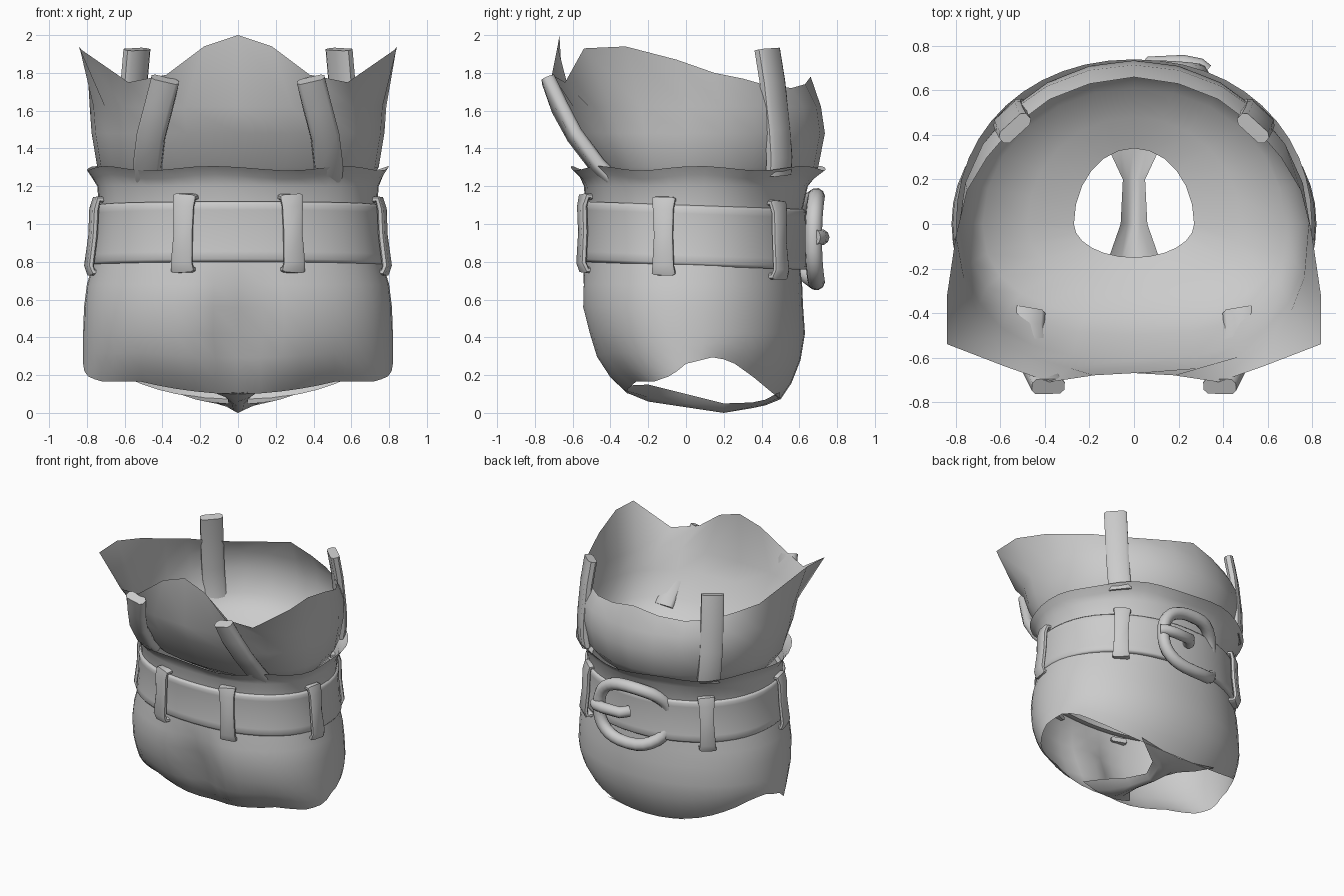
import bpy, math
from mathutils import Vector

if "Cube" in bpy.data.objects:
    bpy.data.objects.remove(bpy.data.objects["Cube"])


def make(name, verts, faces, angle=40):
    me = bpy.data.meshes.new(name)
    me.from_pydata([tuple(v) for v in verts], [], faces)
    me.update()
    ob = bpy.data.objects.new(name, me)
    bpy.context.collection.objects.link(ob)
    bpy.ops.object.select_all(action='DESELECT')
    ob.select_set(True)
    bpy.context.view_layer.objects.active = ob
    bpy.ops.object.mode_set(mode='EDIT')
    bpy.ops.mesh.select_all(action='SELECT')
    bpy.ops.mesh.normals_make_consistent(inside=False)
    bpy.ops.object.mode_set(mode='OBJECT')
    bpy.ops.object.shade_smooth_by_angle(angle=math.radians(angle))
    return ob


def loft(name, rings, wrap=True, close=False, caps=False, angle=40):
    n, m = len(rings[0]), len(rings)
    verts = [p for r in rings for p in r]
    faces = []
    for i in range(m if close else m - 1):
        for j in range(n if wrap else n - 1):
            a, b = i * n, ((i + 1) % m) * n
            k = (j + 1) % n
            faces.append((a + j, a + k, b + k, b + j))
    if caps:
        faces += [tuple(range(n)), tuple(range((m - 1) * n, m * n))]
    return make(name, verts, faces, angle)


def oval(th, rx, yf, yb, p=0.9, pb=None):
    c, s = math.cos(th), math.sin(th)
    if s > 0 and pb:
        p = pb
    x = rx * math.copysign(abs(c) ** p, c)
    y = (yb if s > 0 else -yf) * math.copysign(abs(s) ** p, s)
    return x, y


def interp(table, t):
    for (a, u), (b, v) in zip(table, table[1:]):
        if t <= b:
            return u + (v - u) * max(0, (t - a) / (b - a))
    return table[-1][1]


def strap(name, path, sides, half_w, half_t):
    # rectangular strip swept along a path
    path = [Vector(p) for p in path]
    rings = []
    for i, p in enumerate(path):
        t = (path[min(i + 1, len(path) - 1)] - path[max(i - 1, 0)]).normalized()
        s = Vector(sides[i] if isinstance(sides, list) else sides)
        s = (s - t * s.dot(t)).normalized()
        n = t.cross(s)
        w = half_w[i] if isinstance(half_w, list) else half_w
        rings.append([p + s * w * a + n * half_t * b for a, b in
                      ((-1, -.5), (-.75, -1), (.75, -1), (1, -.5), (1, .5), (.75, 1), (-.75, 1), (-1, .5))])
    return loft(name, rings, caps=True, angle=50)


N = 48
angles = [2 * math.pi * i / N for i in range(N)]

# shorts: flared wavy collar, waist, hips, leg edge
leg_z = [(-1, .10), (-.95, .12), (-.8, .165), (-.5, .165), (-.2, .20), (0, .26), (.3, .3),
         (.5, .26), (.7, .19), (.9, .11), (1, .07)]
profile = [(1.295, .80, -.61, .74), (1.25, .77, -.565, .68), (1.2, .745, -.54, .645),
           (1.0, .73, -.53, .60), (.8, .765, -.545, .60), (.68, .80, -.56, .615),
           (.56, .815, -.565, .62), (.42, .82, -.53, .63)]


def crease(x, y, w):
    return y + (w * math.exp(-(x / .14) ** 2) if y < 0 else 0)


rings = []
for i, (z, rx, yf, yb) in enumerate(profile):
    ring = []
    for th in angles:
        x, y = oval(th, rx, yf, yb, .9, .95)
        wave = .012 * math.sin(7 * th + 1) if i < 2 else 0
        ring.append((x, crease(x, y, max(0, min(.1, (.8 - z) * .28))), z + wave))
    rings.append(ring)
for f, g in ((.4, .18), (.75, .55), (1, 1)):
    ring = []
    for th in angles:
        zb = interp(leg_z, math.sin(th))
        x, y = oval(th, .82, -.53 + .2 * g, .63 - .13 * g, .95)
        ring.append((x, crease(x, y, .11 * (1 - .7 * g)), .42 + (zb - .42) * f))
    rings.append(ring)
loft("shorts", rings, angle=60)

# crotch strip between the leg holes, edges turned up
strip = [(-.31, .105, .22, .04), (-.2, .06, .13, .09), (0, .03, .06, .07), (.2, 0, .05, .05),
         (.35, .025, .12, .03), (.42, .04, .22, .03), (.495, .07, .34, .04)]
loft("crotch_strip", [[(w * k, y, z + r * k * k) for k in (-1, -.5, 0, .5, 1)] for y, z, w, r in strip],
     wrap=False, angle=60)

# bodice: shaped top edge narrowing to a round opening inside
edge = [(0, -.67, 2.0), (.18, -.68, 1.94), (.38, -.71, 1.79), (.58, -.64, 1.75),
        (.84, -.54, 1.93), (.84, -.32, 1.94), (.80, -.05, 1.87), (.75, .15, 1.80),
        (.66, .30, 1.77), (.54, .44, 1.73), (.38, .56, 1.72), (.20, .63, 1.74), (0, .66, 1.78)]
top = edge + [(-x, y, z) for x, y, z in edge[-2:0:-1]]
b_ang = [math.radians(-90 + 15 * i) for i in range(24)]
rings = [top]
for z, rx, yf, yb, p in ((1.62, .785, -.665, .715, .75), (1.48, .775, -.61, .735, .77),
                         (1.3, .745, -.50, .70, .8), (1.2, .68, -.42, .61, .85),
                         (1.12, .48, -.30, .48, .95), (1.06, .27, -.15, .34, 1)):
    rings.append([oval(th, rx, yf, yb, p, 1.0) + (z,) for th in b_ang])
loft("bodice", rings, angle=60)


# belt
def belt_pt(th, out, z):
    k = (z - .8) / .32
    x, y = oval(th, .765 - .025 * k + out, -.55 - out, .635 - .01 * k + out, .9, .95)
    return x, y, z - .015 - .035 * y


section = [(-.04, .80), (0, .795), (.012, .81), (.008, .85), (.006, .95), (.008, 1.07), (.012, 1.10),
           (0, 1.115), (-.04, 1.11)]
loft("belt", [[belt_pt(th, o, z) for o, z in section] for th in angles], close=True, angle=75)

# belt loops
for i, deg in enumerate((-70.5, -109.5, -10, 190, 48, 132)):
    th = math.radians(deg)
    a, b = Vector(belt_pt(th - .03, 0, 1)), Vector(belt_pt(th + .03, 0, 1))
    path = [belt_pt(th, o, z) for o, z in
            ((-.03, .755), (.02, .755), (.034, .79), (.025, .95), (.03, 1.09), (.02, 1.14), (-.03, 1.14))]
    strap("belt_loop_%d" % (i + 1), path, b - a, [.06, .062, .057, .05, .055, .062, .06], .018)


# buckle ring and prong
def tube(name, pts, radius, cyclic):
    cu = bpy.data.curves.new(name, 'CURVE')
    cu.dimensions = '3D'
    cu.bevel_depth = radius
    cu.bevel_resolution = 3
    cu.use_fill_caps = True
    sp = cu.splines.new('POLY')
    sp.points.add(len(pts) - 1)
    for q, p in zip(sp.points, pts):
        q.co = (*p, 1)
    sp.use_smooth = True
    sp.use_cyclic_u = cyclic
    ob = bpy.data.objects.new(name, cu)
    bpy.context.collection.objects.link(ob)


pts = []
for i in range(32):
    t = 2 * math.pi * i / 32
    c, s = math.cos(t), math.sin(t)
    x = .02 + .27 * math.copysign(abs(c) ** .8, c)
    z = .92 + .225 * math.copysign(abs(s) ** .8, s)
    pts.append((x, .69 - (.015 if c > 0 else .14) * c * c, z))
tube("buckle_ring", pts, .046, True)
tube("buckle_prong", [(.32, .68, .93), (.29, .705, .93), (.22, .718, .93), (.08, .715, .93), (.04, .66, .93)],
     .042, False)

# shoulder straps, mirrored pairs
for m, side in ((1, "right"), (-1, "left")):
    front = [(.385, -.73, 1.765), (.42, -.67, 1.62), (.46, -.59, 1.47), (.48, -.47, 1.31), (.475, -.40, 1.24)]
    strap("front_strap_" + side, [(m * x, y, z) for x, y, z in front],
          [(m * .9, .2, -.35)] + [(m * .95, .25, 0)] * 4, .075, .036)
    back = [(.535, .43, 1.925), (.55, .458, 1.75), (.56, .485, 1.5), (.555, .495, 1.35), (.54, .49, 1.26)]
    strap("back_strap_" + side, [(m * x, y, z) for x, y, z in back], (m * .7, -.65, 0), .082, .033)
